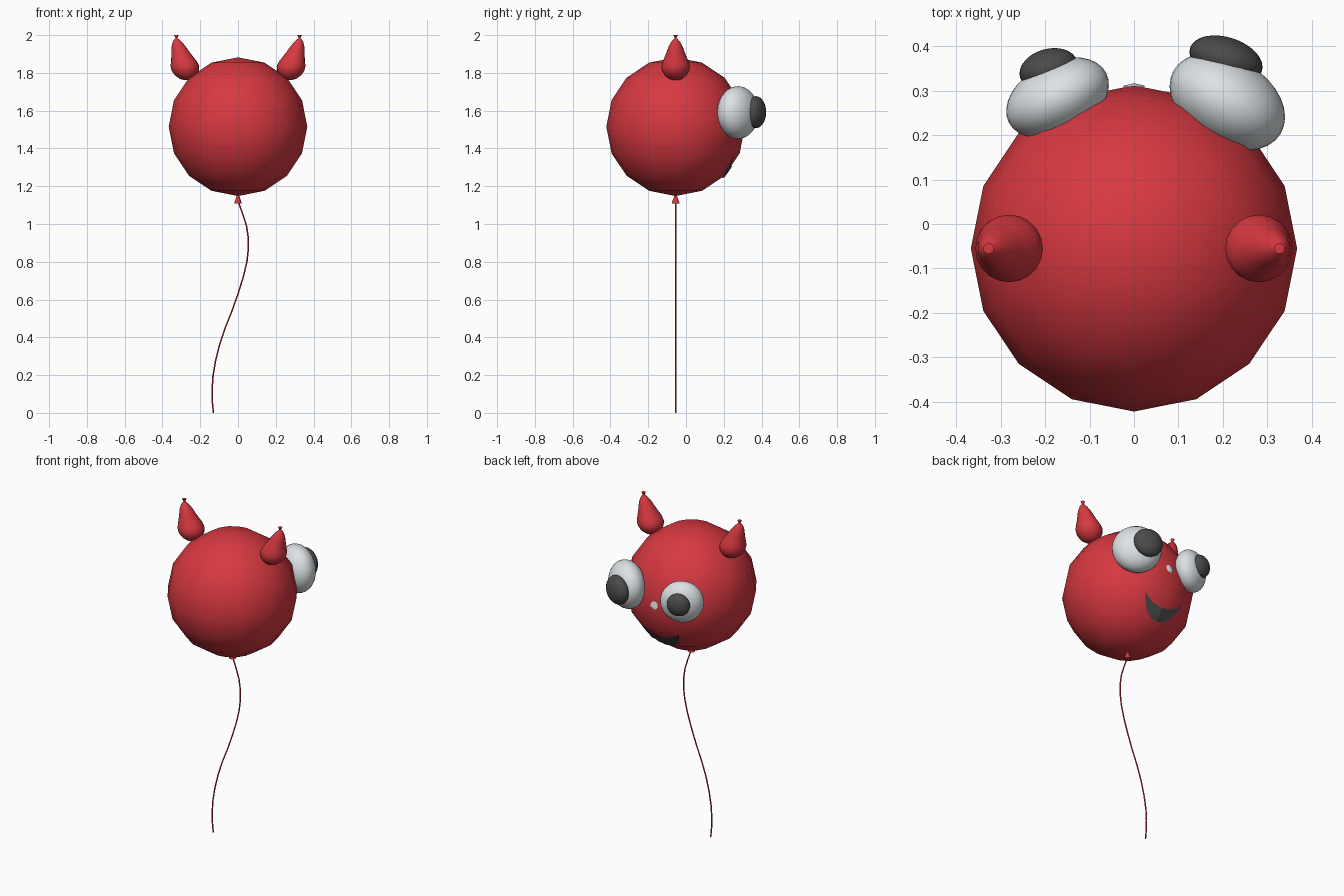
import bpy, bmesh, math
from mathutils import Vector, Matrix
from mathutils.bvhtree import BVHTree

if "Cube" in bpy.data.objects:
    bpy.data.objects.remove(bpy.data.objects["Cube"])


def material(name, rgb):
    m = bpy.data.materials.new(name)
    m.diffuse_color = (*rgb, 1)
    m.use_nodes = True
    m.node_tree.nodes["Principled BSDF"].inputs["Base Color"].default_value = m.diffuse_color
    return m


RED = material("balloon red", (0.68, 0.04, 0.052))
WHITE = material("eye white", (0.72, 0.76, 0.78))
DARK = material("dark grey", (0.07, 0.07, 0.07))

CENTRE = Vector((0, -0.055, 1.515))
RADIUS = 0.367


def finish(bm, name, mat, angle=50, recalc=True):
    if recalc:
        bmesh.ops.recalc_face_normals(bm, faces=bm.faces[:])
    me = bpy.data.meshes.new(name)
    bm.to_mesh(me)
    bm.free()
    me.materials.append(mat)
    me.shade_smooth()
    me.set_sharp_from_angle(angle=math.radians(angle))
    ob = bpy.data.objects.new(name, me)
    bpy.context.collection.objects.link(ob)
    return ob


def loft(name, rings, sides, mat):
    """Stack of horizontal rings given as (x, z, radius)."""
    bm = bmesh.new()
    loops = []
    for x, z, r in rings:
        loops.append([bm.verts.new((x + r * math.cos(a), CENTRE.y + r * math.sin(a), z))
                      for a in (2 * math.pi * i / sides for i in range(sides))])
    for lo, hi in zip(loops, loops[1:]):
        for i in range(sides):
            j = (i + 1) % sides
            bm.faces.new((lo[i], lo[j], hi[j], hi[i]))
    bm.faces.new(loops[0][::-1])
    bm.faces.new(loops[-1])
    return finish(bm, name, mat)


def ellipsoid(name, centre, turn, wide, thick, mat):
    """Flattened ball whose short axis is turned from +y towards +x by turn degrees."""
    t = math.radians(turn)
    axis = Vector((math.sin(t), math.cos(t), 0))
    mtx = (Matrix.Translation(centre) @ axis.to_track_quat('Z', 'Y').to_matrix().to_4x4()
           @ Matrix.Diagonal((wide, wide, thick, 1)))
    bm = bmesh.new()
    bmesh.ops.create_uvsphere(bm, u_segments=32, v_segments=16, radius=1, matrix=mtx)
    return finish(bm, name, mat)


# Balloon body: 16-sided ball
bm = bmesh.new()
bmesh.ops.create_uvsphere(bm, u_segments=16, v_segments=8, radius=RADIUS,
                          matrix=Matrix.Translation(CENTRE))
skin = BVHTree.FromBMesh(bm)
finish(bm, "balloon_body", RED)


def drape(name, rows, mat):
    """Grid of (x, z) points laid on the face side of the balloon."""
    bm = bmesh.new()
    grid = []
    for row in rows:
        grid.append([])
        for x, z in row:
            hit = skin.ray_cast(Vector((x, 2, z)), Vector((0, -1, 0)))[0]
            out = (hit - CENTRE).normalized() * 0.005
            grid[-1].append(bm.verts.new(hit + out))
    for a, b in zip(grid, grid[1:]):
        for i in range(len(a) - 1):
            bm.faces.new((a[i], a[i + 1], b[i + 1], b[i]))
    bmesh.ops.remove_doubles(bm, verts=bm.verts[:], dist=1e-4)
    bm.normal_update()
    for f in bm.faces:
        if f.normal.y < 0:
            f.normal_flip()
    return finish(bm, name, mat, recalc=False)


# Smiling mouth
mouth = []
for r in range(7):
    row = []
    for c in range(33):
        t = c / 16 - 1
        top = 1.31 + 0.055 * t * t
        low = 1.247 + 0.118 * abs(t) ** 2.6
        row.append((0.13 * t, top + (low - top) * r / 6))
    mouth.append(row)
drape("mouth", mouth, DARK)

# Small nose spot
drape("nose", [[(r * math.cos(a), 1.528 + r * math.sin(a))
                for a in (2 * math.pi * i / 16 for i in range(17))]
               for r in (0.0001, 0.012, 0.024)], WHITE)

# Eyes, one larger than the other, with bulging pupils
ellipsoid("large_eye", (0.21, 0.275, 1.59), 31, 0.14, 0.097, WHITE)
ellipsoid("large_pupil", (0.207, 0.37, 1.592), 18, 0.085, 0.05, DARK)
ellipsoid("small_eye", (-0.172, 0.284, 1.588), -27, 0.123, 0.081, WHITE)
ellipsoid("small_pupil", (-0.192, 0.348, 1.598), -16, 0.067, 0.046, DARK)

# Horns: small pear-shaped balloons with tied tips
HORN = [(0.272, 1.762, 0.012), (0.273, 1.768, 0.034), (0.276, 1.785, 0.056),
        (0.279, 1.81, 0.072), (0.281, 1.835, 0.076), (0.286, 1.86, 0.069),
        (0.295, 1.885, 0.058), (0.304, 1.91, 0.048), (0.314, 1.94, 0.037),
        (0.321, 1.962, 0.025), (0.325, 1.977, 0.013), (0.326, 1.984, 0.005),
        (0.327, 2.0, 0.012)]
for side, s in (("left", -1), ("right", 1)):
    loft(side + "_horn", [(s * x, z, r) for x, z, r in HORN], 20, RED)

# Tied knot under the balloon
loft("knot", [(0, 1.108, 0.02), (0, 1.115, 0.019), (0, 1.155, 0.005)], 12, RED)

# Wavy string
PATH = [(-0.13, 0), (-0.136, 0.06), (-0.137, 0.12), (-0.133, 0.19), (-0.12, 0.27),
        (-0.098, 0.36), (-0.068, 0.45), (-0.032, 0.54), (0.0, 0.63), (0.028, 0.72),
        (0.047, 0.8), (0.055, 0.87), (0.054, 0.93), (0.045, 0.99), (0.026, 1.05),
        (0.006, 1.105), (0.0, 1.13)]
loft("string", [(x, z, 0.004) for x, z in PATH], 8, RED)
